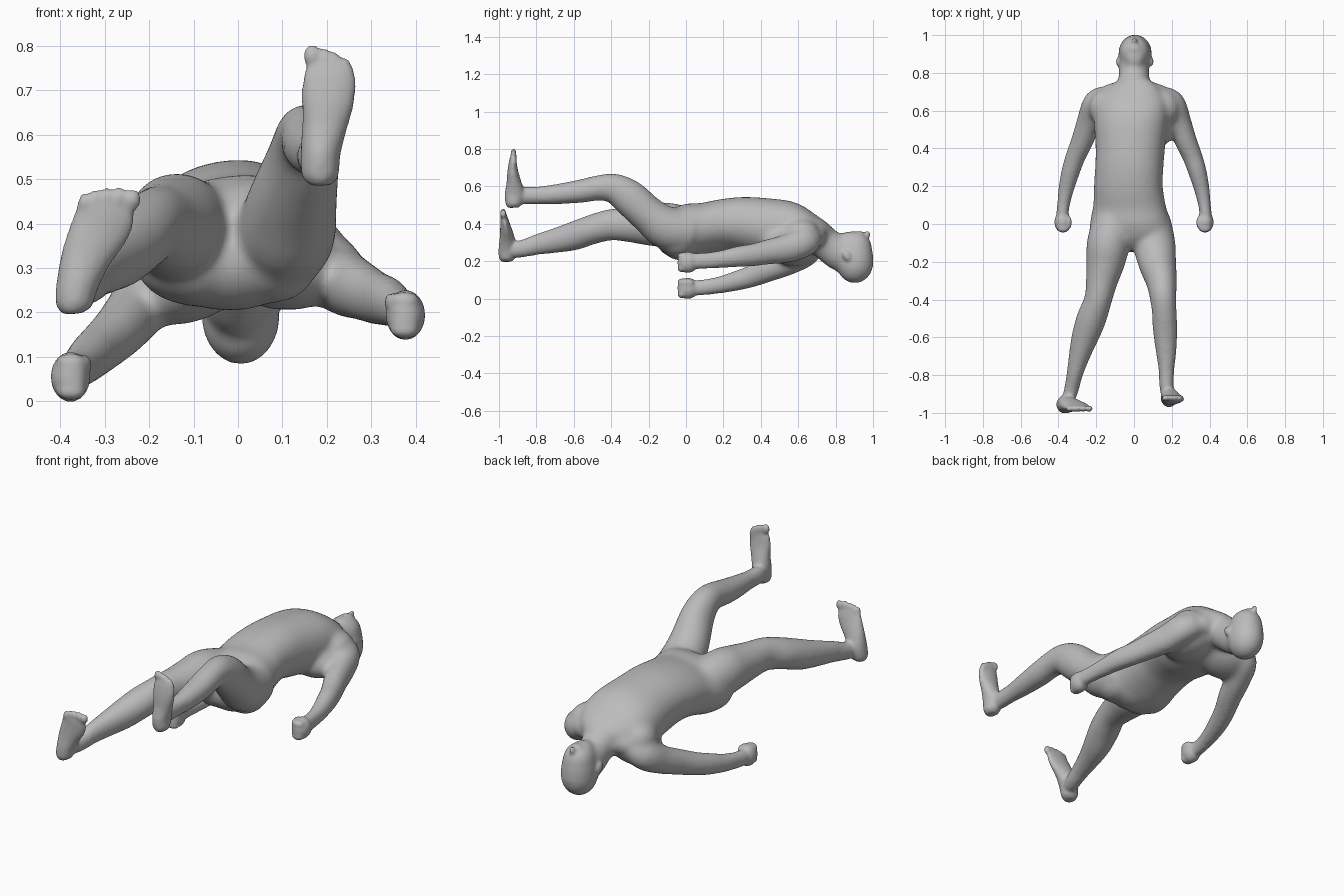
import bpy, bmesh, math
from mathutils import Vector, Matrix

bm = bmesh.new()
SEG = 28
GROW = .0002  # widens thin tubes to offset the later softening


def spline(a, b, c, d, t):
    return 0.5 * (2*b + (c-a)*t + (2*a-5*b+4*c-d)*t*t + (3*b-a-3*c+d)*t**3)


def loft(stations, roll=0.0, power=1.0, steps=4, grow=GROW):
    """Closed tube through (x, y, z, half width, half depth) stations."""
    p = [stations[0]] + list(stations) + [stations[-1]]
    pts = []
    for i in range(1, len(p) - 2):
        for k in range(steps):
            pts.append([spline(*[p[i+j][n] for j in (-1, 0, 1, 2)], k/steps) for n in range(5)])
    pts.append(list(stations[-1]))
    rings = []
    for i, s in enumerate(pts):
        t = Vector(pts[min(i+1, len(pts)-1)][:3]) - Vector(pts[max(i-1, 0)][:3])
        t.normalize()
        side = Vector((math.cos(roll), 0, math.sin(roll)))
        side = (side - t * side.dot(t)).normalized()
        up = side.cross(t)
        g = grow / (s[3] + s[4]) * 2
        ring = []
        for k in range(SEG):
            a = 2 * math.pi * k / SEG
            c, q = math.cos(a), math.sin(a)
            c = math.copysign(abs(c)**power, c)
            q = math.copysign(abs(q)**power, q)
            ring.append(bm.verts.new(Vector(s[:3]) + side*c*(s[3]+g) + up*q*(s[4]+g)))
        rings.append(ring)
    faces = [bm.faces.new(rings[0]), bm.faces.new(rings[-1][::-1])]
    for r0, r1 in zip(rings, rings[1:]):
        for k in range(SEG):
            j = (k + 1) % SEG
            faces.append(bm.faces.new((r0[k], r1[k], r1[j], r0[j])))
    bmesh.ops.recalc_face_normals(bm, faces=faces)


def blob(loc, rad, tilt=0.0, axis='X'):
    m = Matrix.Translation(loc) @ Matrix.Rotation(tilt, 4, axis) @ Matrix.Diagonal((*rad, 1))
    bmesh.ops.create_uvsphere(bm, u_segments=24, v_segments=16, radius=1, matrix=m)


def fused(name, voxel, rounds):
    """Object made of everything in bm, merged into one soft skin."""
    mesh = bpy.data.meshes.new(name)
    bm.to_mesh(mesh)
    ob = bpy.data.objects.new(name, mesh)
    bpy.context.collection.objects.link(ob)
    fuse = ob.modifiers.new("fuse", 'REMESH')
    fuse.mode = 'VOXEL'
    fuse.voxel_size = voxel
    fuse.use_smooth_shade = True
    soften = ob.modifiers.new("soften", 'SMOOTH')
    soften.factor = .5
    soften.iterations = rounds
    return ob


# torso, slightly rolled
loft([(0, .76, .32, .07, .06), (0, .71, .34, .14, .08), (-.005, .65, .35, .185, .115),
      (-.015, .55, .366, .195, .15), (-.02, .4, .383, .183, .153), (-.025, .3, .395, .18, .145),
      (-.03, .2, .392, .182, .136), (-.025, .1, .373, .192, .135), (-.022, .02, .36, .21, .143),
      (-.018, -.06, .35, .215, .125), (-.01, -.12, .338, .15, .08)], roll=.19, power=.91)
# shoulder blades, chest corners and neck slopes
blob((-.1, .585, .272), (.145, .14, .09), -.4, 'Y')
blob((.1, .55, .3), (.14, .15, .095), .1, 'Y')
blob((-.15, .615, .32), (.09, .1, .09))
blob((.15, .615, .35), (.09, .1, .075))
for s in (-1, 1):
    blob((s*.09, .695, .325 + s*.012), (.095, .055, .06), s*.2, 'Y')
# buttocks
blob((-.005, -.02, .318), (.17, .13, .114), -.1, 'Y')
blob((.08, -.04, .327), (.105, .12, .106))
blob((-.09, -.04, .315), (.11, .12, .1))

# neck and head, tipped back
loft([(0, .64, .34, .11, .07), (0, .72, .312, .094, .083), (0, .77, .277, .08, .088),
      (0, .82, .248, .079, .097), (0, .87, .235, .078, .1)])
blob((.006, .903, .195), (.09, .101, .114))
blob((.006, .9, .172), (.083, .09, .09))
blob((.005, .905, .232), (.088, .097, .09))
blob((.004, .905, .27), (.081, .09, .091))
blob((.003, .875, .322), (.053, .047, .04))

# arms
loft([(.12, .66, .335, .06, .065), (.195, .64, .307, .07, .077), (.235, .55, .27, .063, .075),
      (.27, .45, .252, .057, .066), (.308, .36, .234, .05, .058), (.335, .28, .225, .046, .054),
      (.36, .18, .21, .037, .043), (.375, .09, .202, .028, .04), (.38, .03, .2, .031, .042)])
loft([(-.12, .66, .30, .06, .065), (-.195, .64, .252, .07, .077), (-.235, .55, .198, .063, .069),
      (-.27, .45, .157, .057, .062), (-.308, .36, .122, .05, .056), (-.335, .28, .098, .046, .051),
      (-.36, .18, .073, .037, .042), (-.375, .09, .06, .028, .038), (-.38, .03, .055, .031, .04)])

# legs
loft([(.09, .03, .36, .1, .11), (.107, -.1, .377, .11, .115), (.122, -.2, .447, .1, .098),
      (.145, -.3, .537, .081, .095), (.153, -.38, .587, .069, .08), (.16, -.46, .593, .063, .066),
      (.165, -.56, .575, .063, .06), (.17, -.68, .56, .051, .052), (.172, -.78, .553, .037, .044),
      (.172, -.86, .551, .034, .044), (.18, -.91, .545, .03, .042)])
loft([(-.1, .03, .365, .11, .115), (-.135, -.1, .392, .113, .12), (-.15, -.2, .393, .102, .108),
      (-.17, -.3, .395, .083, .092), (-.19, -.4, .395, .071, .082), (-.225, -.5, .37, .077, .077),
      (-.26, -.6, .335, .069, .075), (-.29, -.7, .31, .053, .064), (-.315, -.8, .288, .039, .052),
      (-.33, -.87, .268, .035, .044), (-.35, -.94, .26, .03, .042)])

# bake the large forms into one soft core, then add the small parts to it
core = fused("core", .011, 14)
soft = bpy.data.meshes.new_from_object(core.evaluated_get(bpy.context.evaluated_depsgraph_get()))
bpy.data.objects.remove(core)
bm.clear()
bm.from_mesh(soft)

# face, ears and groin
blob((.003, .963, .335), (.015, .02, .03), -.5)
blob((.003, .925, .345), (.032, .03, .016))
for s in (-1, 1):
    blob((.004 + s*.088, .86, .23), (.012, .022, .03), .5)
blob((-.02, -.08, .405), (.026, .035, .05))

# fists with curled fingers and thumb
for s, z in ((1, .194), (-1, .055)):
    blob((s*.377, .01, z), (.045, .056, .057))
    for k in range(4):
        blob((s*.375, -.022, z - .033 + k*.022), (.034, .024, .02))
    blob((s*.345, .008, z + .03), (.016, .036, .02))

# feet, heel to ball
loft([(.185, -.922, .486, .022, .027), (.185, -.922, .506, .041, .044), (.186, -.916, .56, .045, .054),
      (.195, -.92, .62, .051, .04), (.203, -.926, .68, .06, .029), (.205, -.926, .735, .059, .02),
      (.20, -.923, .765, .047, .014)], grow=0)
loft([(-.37, -.958, .197, .022, .027), (-.37, -.958, .217, .041, .043), (-.36, -.953, .27, .048, .049),
      (-.34, -.957, .33, .057, .039), (-.31, -.966, .39, .067, .027), (-.295, -.973, .43, .067, .02),
      (-.288, -.976, .45, .056, .015)], grow=0)
# toes, big toe first
for x, z, r in ((.167, .777, .021), (.197, .768, .015), (.216, .762, .015), (.233, .75, .015), (.247, .732, .015)):
    blob((x, -.922, z), (r, .017, .026))
for x, z, r in ((-.238, .454, .021), (-.268, .458, .016), (-.295, .457, .016), (-.32, .453, .016), (-.345, .446, .016)):
    blob((x, -.977, z), (r, .017, .025))

# finished body
body = fused("body", .008, 6)
bm.free()
skin = bpy.data.materials.new("plain grey")
skin.diffuse_color = (.5, .5, .5, 1)
body.data.materials.append(skin)
